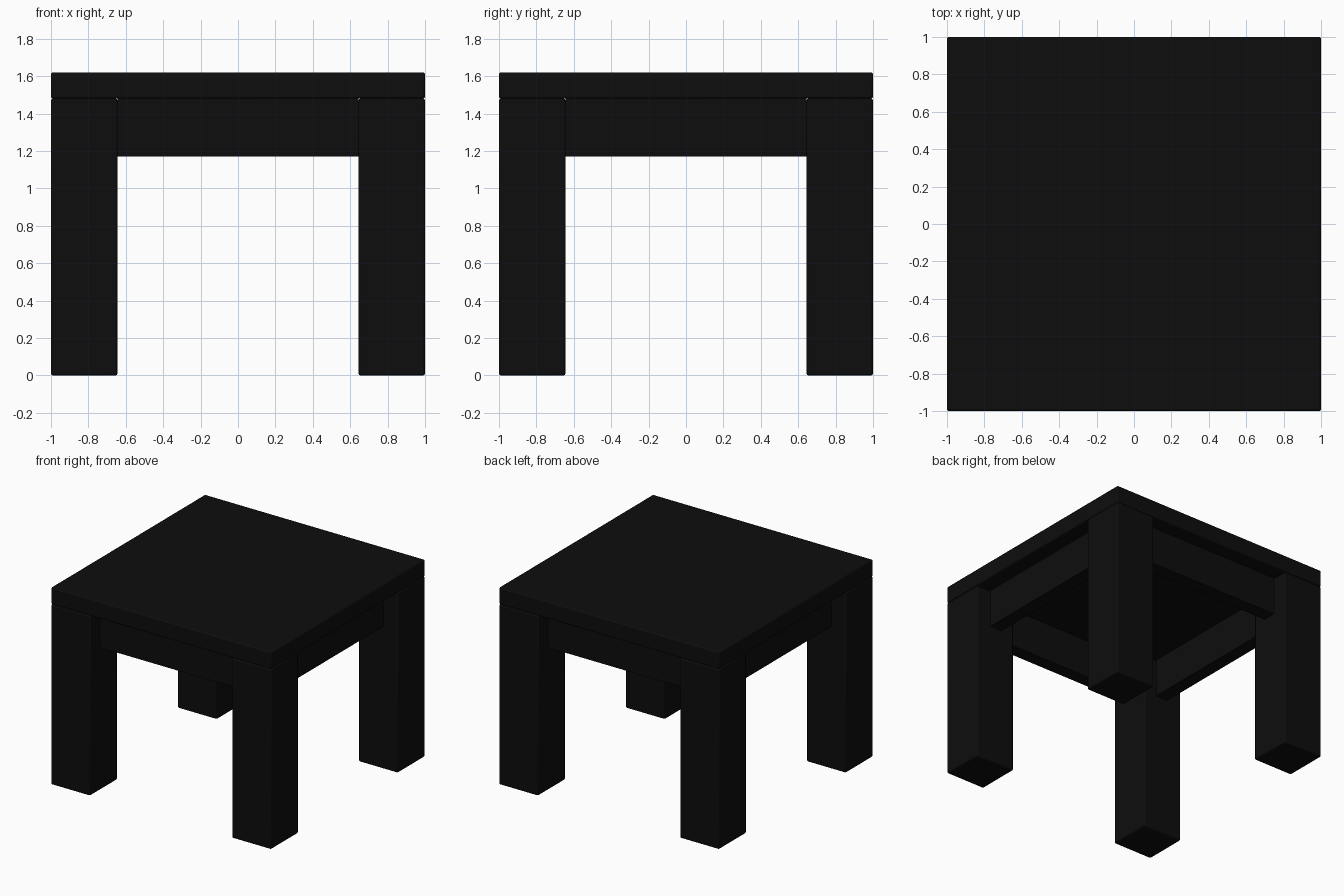
import bpy
import math

# Remove the default cube
old = bpy.data.objects.get("Cube")
if old:
    bpy.data.objects.remove(old, do_unlink=True)

# Single black stain
black = bpy.data.materials.new("black_stain")
black.use_nodes = True
colour = (0.004, 0.004, 0.004, 1)
black.diffuse_color = colour
black.node_tree.nodes["Principled BSDF"].inputs["Base Color"].default_value = colour

HALF = 1.0
LEG = 0.355
LEG_TOP = 1.48
TOP = 1.62
APRON_LOW = 1.17
APRON_OUT = 0.87     # outer face of the aprons
APRON_IN = 0.76      # inner face of the aprons


def block(name, low, high, bevel=0.01):
    """Box between two corners with softened edges."""
    centre = [(a + b) / 2 for a, b in zip(low, high)]
    bpy.ops.mesh.primitive_cube_add(size=1, location=centre)
    ob = bpy.context.object
    ob.name = name
    ob.scale = [b - a for a, b in zip(low, high)]
    bpy.ops.object.transform_apply(location=False, rotation=False, scale=True)
    ob.data.materials.append(black)
    if bevel:
        mod = ob.modifiers.new("soft_edges", "BEVEL")
        mod.width = bevel
        mod.segments = 2
    bpy.ops.object.shade_smooth_by_angle(angle=math.radians(30))
    return ob


# Table top
block("table_top", (-HALF, -HALF, LEG_TOP), (HALF, HALF, TOP))

# Four square corner legs
inner = HALF - LEG
for side, sx in (("right", -1), ("left", 1)):
    for end, sy in (("front", -1), ("back", 1)):
        xs = sorted((sx * inner, sx * HALF))
        ys = sorted((sy * inner, sy * HALF))
        block(f"{end}_{side}_leg", (xs[0], ys[0], 0), (xs[1], ys[1], LEG_TOP))

# Recessed aprons between the legs
for name_x, name_y, s in (("right", "front", -1), ("left", "back", 1)):
    lo, hi = sorted((s * APRON_IN, s * APRON_OUT))
    block(f"{name_y}_apron", (-inner, lo, APRON_LOW), (inner, hi, LEG_TOP), 0)
    block(f"{name_x}_apron", (lo, -inner, APRON_LOW), (hi, inner, LEG_TOP), 0)
